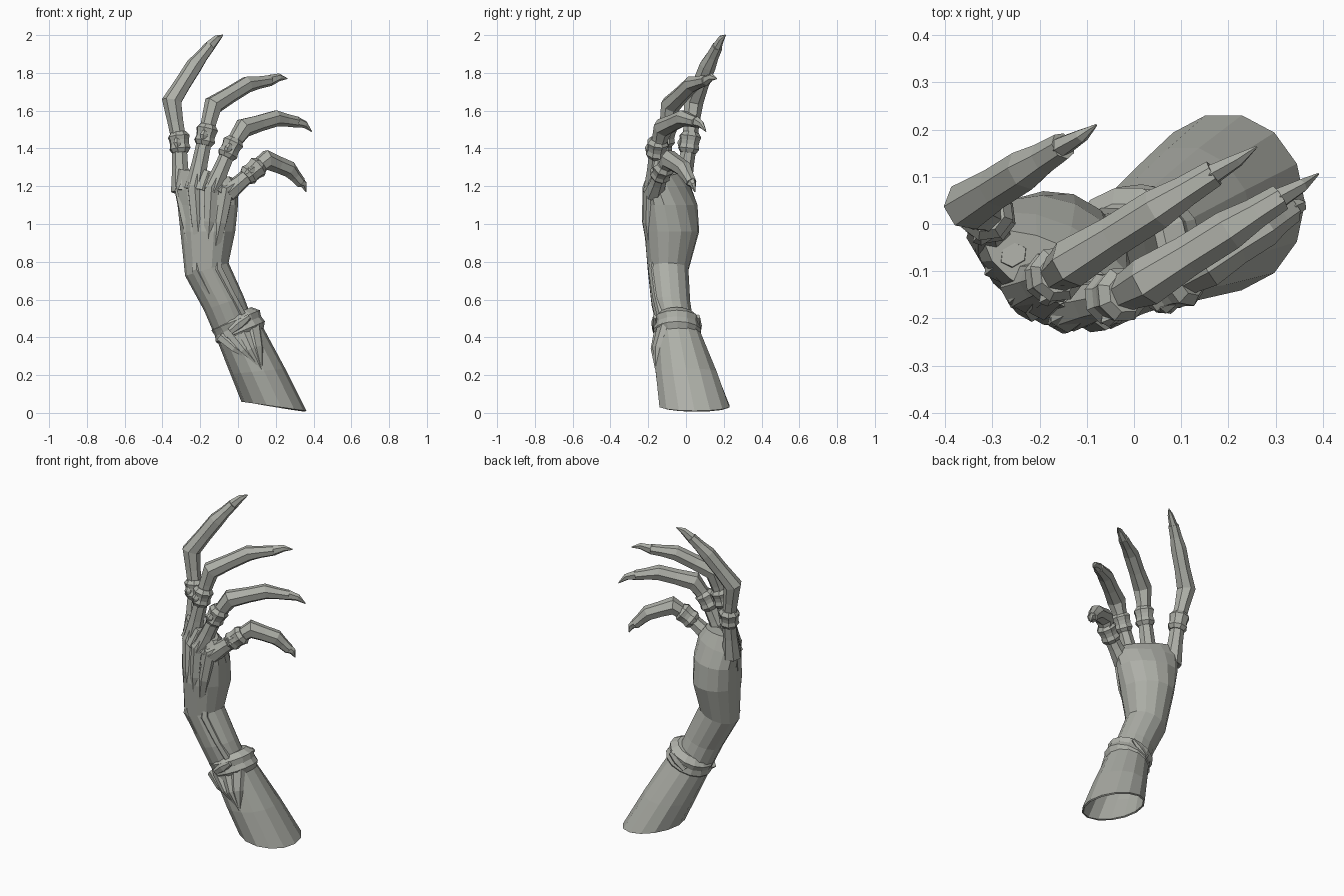
import bpy, bmesh, math
from mathutils import Vector

cube = bpy.data.objects.get("Cube")
if cube:
    bpy.data.objects.remove(cube)

stone = bpy.data.materials.new("stone grey")
stone.use_nodes = True
stone.diffuse_color = (.42, .43, .39, 1)
stone.node_tree.nodes["Principled BSDF"].inputs["Base Color"].default_value = stone.diffuse_color


def loft(name, rings, capped=True):
    """Skin a list of rings that have equal point counts."""
    bm = bmesh.new()
    loops = [[bm.verts.new(point) for point in ring] for ring in rings]
    for lower, upper in zip(loops, loops[1:]):
        for i in range(len(lower)):
            bm.faces.new((lower[i - 1], lower[i], upper[i], upper[i - 1]))
    if capped:
        bm.faces.new(loops[0])
        bm.faces.new(loops[-1])
    bmesh.ops.recalc_face_normals(bm, faces=bm.faces)
    mesh = bpy.data.meshes.new(name)
    bm.to_mesh(mesh)
    bm.free()
    mesh.materials.append(stone)
    part = bpy.data.objects.new(name, mesh)
    bpy.context.collection.objects.link(part)
    return part


def circle(sides):
    for i in range(sides):
        angle = math.tau * i / sides
        yield math.cos(angle), math.sin(angle)


def oval(centre, half_x, half_y, tip=0, skew=0, sides=14):
    """Slice whose height follows x by tip and whose depth follows x by skew."""
    centre = Vector(centre)
    return [centre + Vector((c * half_x, s * half_y + skew * c * half_x, tip * c * half_x))
            for c, s in circle(sides)]


def tube(name, points, radii, sides=6, flat=1):
    """Faceted tube that follows points with a radius at each one."""
    rings = []
    for i, (point, radius) in enumerate(zip(points, radii)):
        along = (points[min(i + 1, len(points) - 1)] - points[max(i - 1, 0)]).normalized()
        across = along.cross(Vector((.5, -.85, .1))).normalized()
        outward = along.cross(across)
        rings.append([point + radius * (across * c + outward * s * flat)
                      for c, s in circle(sides)])
    return loft(name, rings)


# Forearm, a hollow sleeve open at the bottom
forearm = loft("forearm", [
    oval((.19, .045, .035), .172, .19, tip=-.14),
    oval((.105, 0, .22), .145, .165, tip=.1),
    oval((0, -.05, .44), .115, .12, tip=.4)], capped=False)
wall = forearm.modifiers.new("wall", "SOLIDIFY")
wall.thickness = .01

# Wrist and palm
loft("palm", [
    oval((-.01, -.05, .42), .1, .1, tip=.4),
    oval((-.075, -.08, .58), .105, .105, tip=.35),
    oval((-.165, -.095, .76), .115, .11, tip=.3),
    oval((-.16, -.075, .96), .145, .145, skew=-.1),
    oval((-.16, -.075, 1.1), .16, .13, skew=-.25),
    oval((-.17, -.09, 1.2), .17, .1, skew=-.35),
    oval((-.175, -.1, 1.27), .14, .065, tip=-.15, skew=-.4)])

# Bracelet, a tilted band with a rolled lip at both edges
lower, upper = Vector((.025, -.045, .4)), Vector((-.025, -.05, .52))
profile = (.11, .13, .122, .128, .095)
loft("bracelet", [oval(lower.lerp(upper, i / 4), radius, radius, tip=.42)
                  for i, radius in enumerate(profile)])

# Pointed scarf hanging from the front of the bracelet
tail = Vector((.125, -.16, .23))
for start, reach in ((-.08, .7), (-.03, .9), (.03, 1), (.08, 1)):
    top = Vector((start, -.145 + abs(start) / 3, .44 + start / 3))
    end = top.lerp(tail, reach)
    middle = (top + end) / 2 + Vector((0, -.015, 0))
    tube("scarf_fold", [top, middle, end], (.045, .035, .005), flat=.6)

# Knots on the front and back of the bracelet
for side, depth in (("front", -.165), ("back", .065)):
    knot = Vector((.01, depth, .47))
    arm = Vector((.05, 0, .04))
    tube("bracelet_knot_" + side, [knot - arm, knot, knot + arm], (.02, .03, .015), flat=.6)

# Each finger: plane depth, then x and z of root, band, knuckle, joint, nail and tip
fingers = {
    "little": (.26, (-.3, 1.17), (-.31, 1.43), (-.35, 1.65), (-.23, 1.84), (-.15, 1.94), (-.08, 2)),
    "ring": (0, (-.23, 1.18), (-.17, 1.47), (-.13, 1.63), (.05, 1.74), (.17, 1.76), (.26, 1.77)),
    "middle": (-.14, (-.14, 1.17), (-.04, 1.4), (.03, 1.51), (.2, 1.56), (.31, 1.54), (.39, 1.49)),
    "index": (-.18, (-.06, 1.16), (.08, 1.28), (.15, 1.34), (.27, 1.29), (.33, 1.22), (.36, 1.17)),
}
joint_radii = (.055, .04, .054, .045, .03)
band_profile = (1, 1.35, 1.2, 1.25, 1.4, 1)
roots = []

for label, (plane, *outline) in fingers.items():
    joints = [Vector((x, plane + .63 * x, z)) for x, z in outline]
    # The roots gather toward the middle of the palm
    for joint, pull in zip(joints, (.5, .25)):
        joint.y += (-.12 - joint.y) * pull
    root, seat, knuckle, joint, nail, tip = joints

    # Finger, slimmer between its joints
    path, radii = [root], [joint_radii[0]]
    for i in range(1, len(joint_radii)):
        path += [(joints[i - 1] + joints[i]) / 2, joints[i]]
        radii += [(joint_radii[i - 1] + joint_radii[i]) * .46, joint_radii[i]]
    tube(label + "_finger", path, radii, sides=7)

    # Claw with a slight arch, set into the fingertip
    arch = (nail + tip) / 2 + Vector((.005, 0, .012))
    tube(label + "_claw", [nail.lerp(joint, .2), nail, arch, tip], (.02, .03, .02, .003), flat=.75)

    # Flared band with a raised setting on its front
    along = (knuckle - root).normalized()
    steps = [seat + along * (i / 45 - .055) for i in range(len(band_profile))]
    tube(label + "_band", steps, [.043 * flare for flare in band_profile], sides=8)
    gem = seat + Vector((-.01, -.045, 0))
    tube(label + "_setting", [gem - along * .03, gem, gem + along * .03], (.01, .025, .01), flat=.7)

    # Tendon ridge from the wrist to the finger root
    wrist = Vector((-.12 + root.x / 3, -.17, .78))
    ridge = wrist.lerp(root, .6) + Vector((0, -.025, 0))
    crest = root + Vector((0, -.015, .02))
    tube(label + "_tendon", [wrist, ridge, crest, root.lerp(seat, .5)], (.02, .035, .042, .03))
    roots.append((root, root.lerp(seat, .4)))

# Webbing between neighbouring finger roots
for (root, fork), (next_root, next_fork) in zip(roots, roots[1:]):
    tube("finger_web", [(root + next_root) / 2, (fork + next_fork) / 2], (.06, .03), flat=.8)

# Cords running up the front of the wrist
for i in range(3):
    start = Vector((-.07 + i / 18, -.12, .48))
    end = start + Vector((-.15, -.05, .28))
    middle = (start + end) / 2 + Vector((0, -.01, 0))
    tube("wrist_cord", [start, middle, end, end + Vector((0, .01, .14))], (.025, .024, .03, .01))
